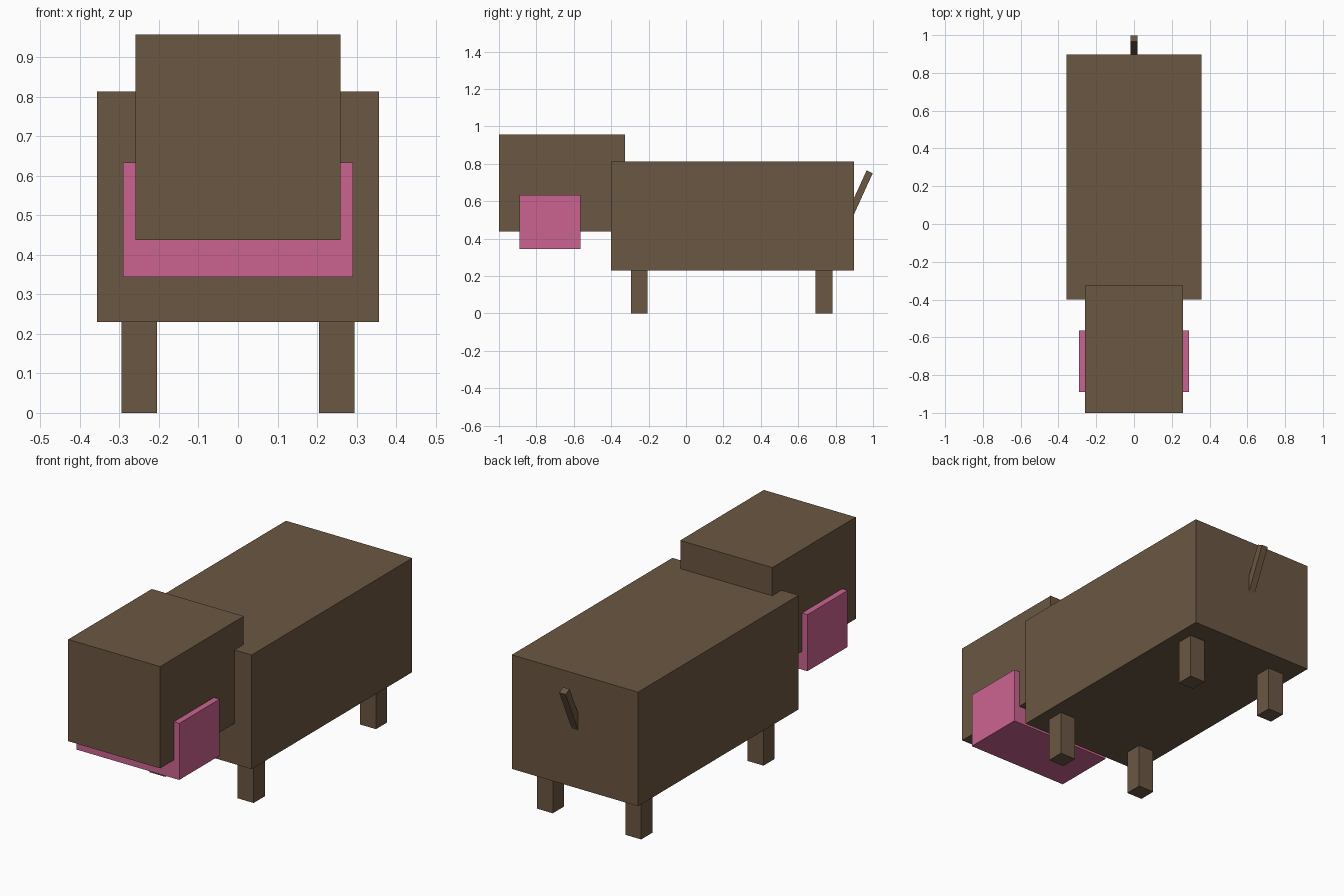
import bpy
from math import radians, sin, cos
from mathutils import Vector

if "Cube" in bpy.data.objects:
    bpy.data.objects.remove(bpy.data.objects["Cube"], do_unlink=True)


def make_material(name, colour):
    mat = bpy.data.materials.new(name)
    mat.use_nodes = True
    mat.diffuse_color = (*colour, 1)
    bsdf = next(n for n in mat.node_tree.nodes if n.type == "BSDF_PRINCIPLED")
    bsdf.inputs["Base Color"].default_value = (*colour, 1)
    return mat


def box(name, low, high, mat, tilt=0):
    """Box between two corners, optionally tilted about the x axis."""
    low, high = Vector(low), Vector(high)
    bpy.ops.mesh.primitive_cube_add(size=1, location=(low + high) / 2)
    obj = bpy.context.object
    obj.name = name
    obj.scale = high - low
    obj.rotation_euler.x = tilt
    obj.data.materials.append(mat)
    return obj


brown = make_material("brown hide", (0.147, 0.095, 0.054))
pink = make_material("pink muzzle", (0.597, 0.127, 0.283))

# Body, head and the wider muzzle block
box("body", (-0.357, -0.4, 0.23), (0.357, 0.897, 0.813), brown)
box("head", (-0.26, -1, 0.437), (0.26, -0.325, 0.957), brown)
box("muzzle", (-0.291, -0.89, 0.344), (0.291, -0.565, 0.633), pink)

# Four square legs
leg = 0.045
for end, y in (("front", -0.25), ("back", 0.738)):
    for side, x in (("left", 0.25), ("right", -0.25)):
        box(f"{end}_{side}_leg", (x - leg, y - leg, 0),
            (x + leg, y + leg, 0.25), brown)

# Tail leaning backwards out of the rump
angle, length, half = radians(24.5), 0.36, 0.018
tip = Vector((0, 0.982, 0.757))
centre = tip - Vector((0, sin(angle), cos(angle))) * length / 2
extent = Vector((half, half, length / 2))
box("tail", centre - extent, centre + extent, brown, -angle)
